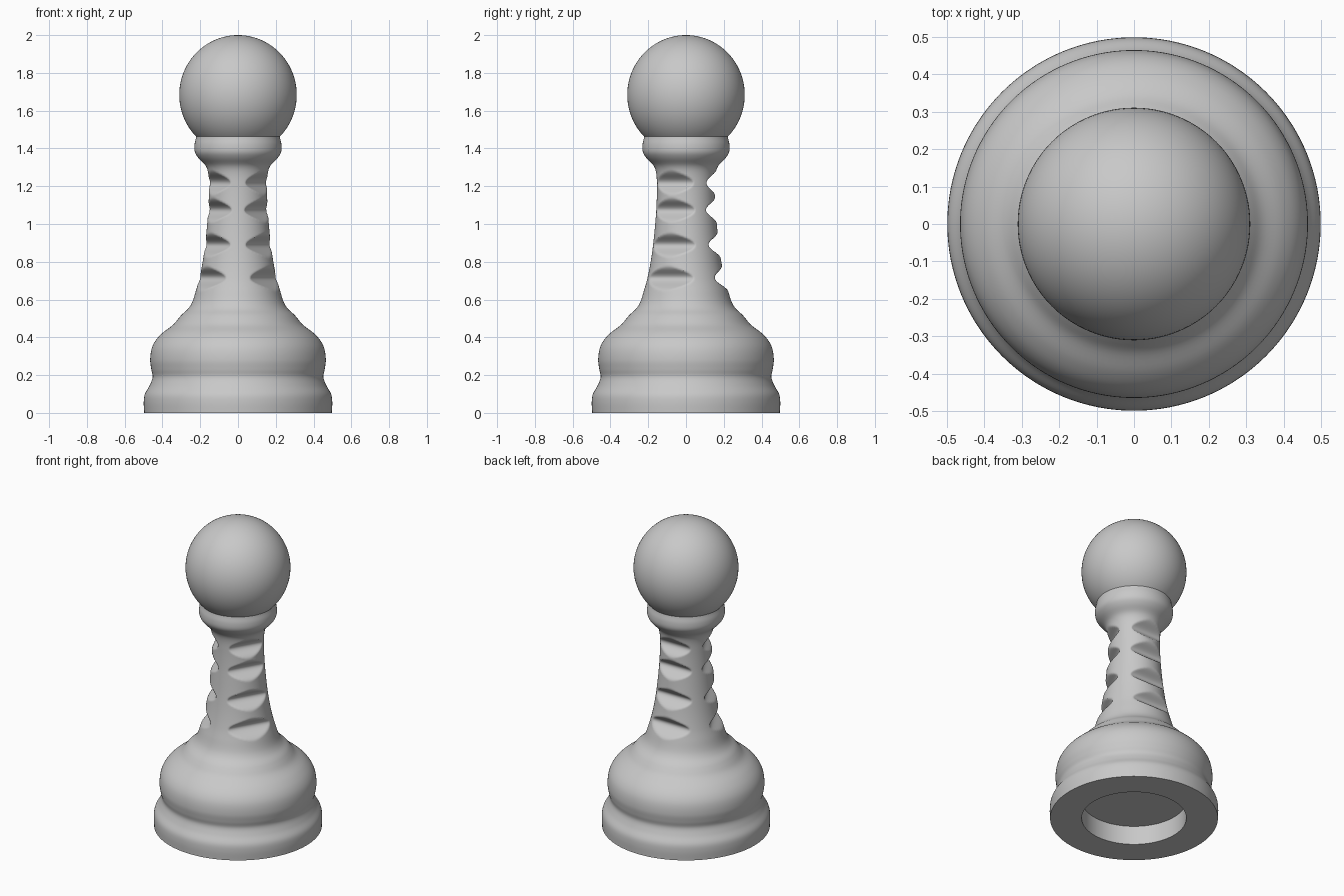
import bpy, bmesh, math
from mathutils import Vector

cube = bpy.data.objects.get("Cube")
if cube:
    bpy.data.objects.remove(cube, do_unlink=True)

SEGMENTS = 160
STEP = 0.008

grey = bpy.data.materials.new("plain grey")
grey.use_nodes = True
colour = (0.58, 0.58, 0.58, 1)
grey.diffuse_color = colour
grey.node_tree.nodes["Principled BSDF"].inputs["Base Color"].default_value = colour

# Outer outline as (radius, height), from the foot to inside the head
OUTLINE = [
    (.497, 0), (.499, .06), (.493, .1), (.468, .145), (.452, .19), (.459, .23),
    (.465, .28), (.457, .34), (.435, .385), (.398, .425), (.345, .465),
    (.315, .5), (.298, .52), (.265, .55), (.243, .585), (.222, .65),
    (.205, .71), (.187, .8), (.173, .9), (.163, 1), (.156, 1.1), (.154, 1.2),
    (.158, 1.27), (.172, 1.31), (.21, 1.35), (.228, 1.38), (.23, 1.42),
    (.222, 1.46), (.22, 1.49)]

# Finger grooves as (height, depth)
GROOVES = [(1.218, .046), (1.073, .052), (.888, .055), (.712, .052)]
GROOVE_HALF = .07


def outline_radius(z):
    """Smooth Hermite interpolation of the outline at height z."""
    i = 0
    while i < len(OUTLINE) - 2 and OUTLINE[i + 1][1] < z:
        i += 1

    def slope(k):
        a, b = OUTLINE[max(k - 1, 0)], OUTLINE[min(k + 1, len(OUTLINE) - 1)]
        return (b[0] - a[0]) / (b[1] - a[1])

    (r0, z0), (r1, z1) = OUTLINE[i], OUTLINE[i + 1]
    h = z1 - z0
    t = (z - z0) / h
    s = 1 - t
    return (r0 * s * s * (1 + 2 * t) + r1 * t * t * (1 + 2 * s)
            + h * t * s * (slope(i) * s - slope(i + 1) * t))


def groove_depth(z):
    total = 0
    for centre, depth in GROOVES:
        u = (z - centre) / GROOVE_HALF
        if abs(u) < 1:
            total += depth * math.cos(u * math.pi / 2) ** 2
    return total


def finish(obj):
    obj.data.materials.append(grey)
    bpy.ops.object.select_all(action='DESELECT')
    obj.select_set(True)
    bpy.context.view_layer.objects.active = obj
    bpy.ops.object.shade_smooth_by_angle(angle=math.radians(45))


# Turned body: recess under the foot, then the outer outline
top = OUTLINE[-1][1]
count = round(top / STEP)
profile = [(.31, .123), (.31, 0)]
profile += [(outline_radius(top * k / count), top * k / count) for k in range(count + 1)]

bm = bmesh.new()
rings = []
for r, z in profile:
    angles = [math.tau * k / SEGMENTS for k in range(SEGMENTS)]
    rings.append([bm.verts.new((r * math.cos(a), r * math.sin(a), z)) for a in angles])
for low, high in zip(rings, rings[1:]):
    for k in range(SEGMENTS):
        n = (k + 1) % SEGMENTS
        bm.faces.new((low[k], low[n], high[n], high[k]))
bm.faces.new(list(reversed(rings[0])))
bm.faces.new(rings[-1])

# Three columns of grooves press the stem flat, one at the back
directions = [Vector((math.cos(a), math.sin(a), 0))
              for a in (math.radians(90 + 120 * k) for k in range(3))]
for ring in rings:
    z = ring[0].co.z
    depth = groove_depth(z)
    if depth > 0:
        limit = outline_radius(z) - depth
        for v in ring:
            for d in directions:
                excess = v.co.dot(d) - limit
                if excess > 0:
                    v.co -= d * excess
bmesh.ops.recalc_face_normals(bm, faces=bm.faces)
mesh = bpy.data.meshes.new("body")
bm.to_mesh(mesh)
bm.free()
body = bpy.data.objects.new("body", mesh)
bpy.context.collection.objects.link(body)
finish(body)

# Round head
bpy.ops.mesh.primitive_uv_sphere_add(segments=96, ring_count=48, radius=.311,
                                     location=(0, 0, 1.684))
head = bpy.context.object
head.name = "head"
head.scale.z = 1.016
finish(head)
